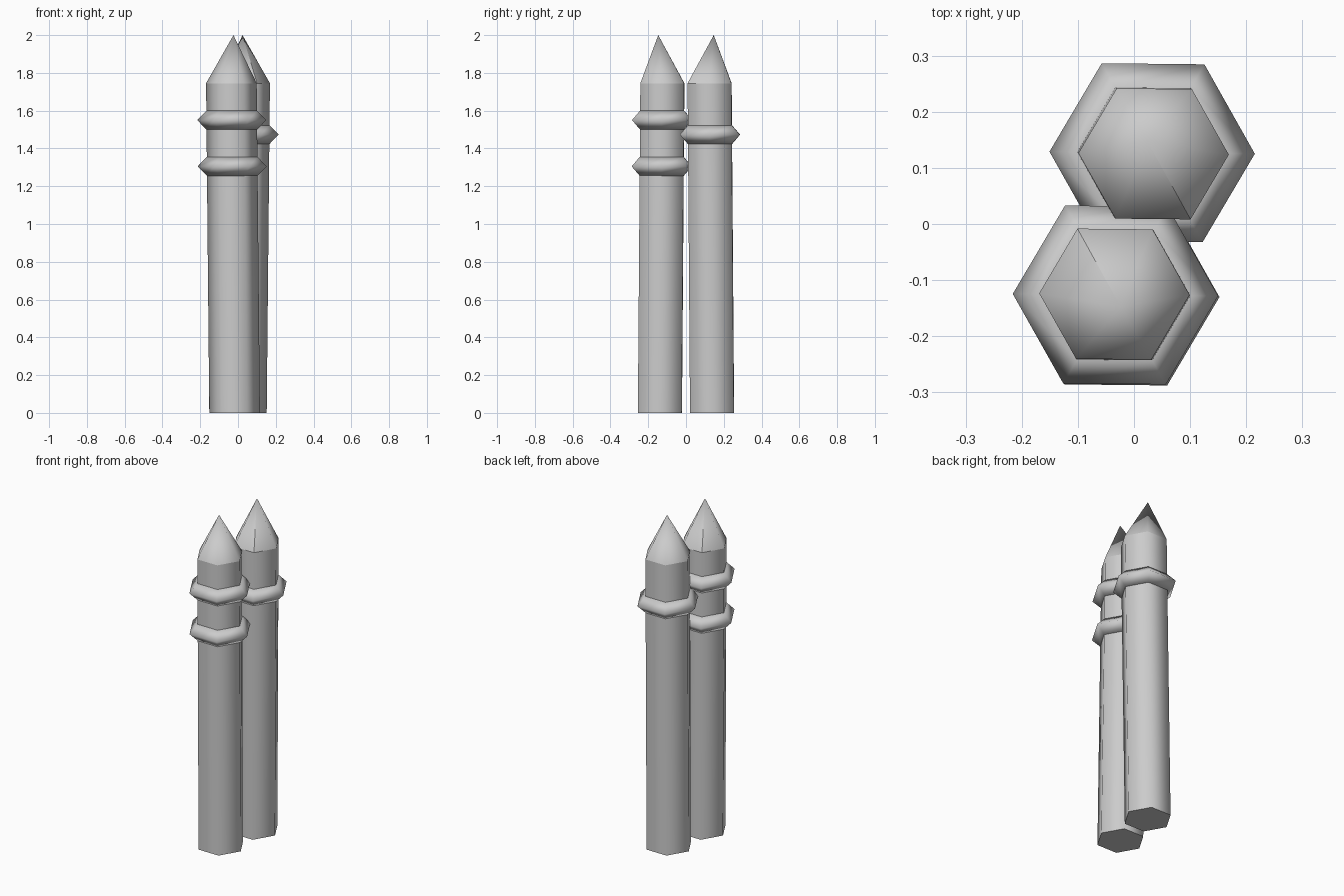
import bpy
import bmesh
import math
from mathutils import Vector

old = bpy.data.objects.get("Cube")
if old:
    bpy.data.objects.remove(old)

stone = bpy.data.materials.new("grey stone")
stone.use_nodes = True
stone.diffuse_color = (0.6, 0.6, 0.6, 1)
stone.node_tree.nodes["Principled BSDF"].inputs["Base Color"].default_value = (0.6, 0.6, 0.6, 1)

SIDES = 6
RADIUS = 0.134
SHOULDER = 1.745            # height where the shaft meets the tip
FOOT = Vector((-0.018, -0.138, 0))
NECK = Vector((-0.035, -0.125, SHOULDER))
TIP = Vector((-0.024, -0.147, 2))
TWIST = math.radians(-0.6)


def hexagon(bm, centre, radius):
    """Ring of vertices with corners along x."""
    verts = []
    for i in range(SIDES):
        a = math.tau * i / SIDES + TWIST
        verts.append(bm.verts.new(centre + Vector((math.cos(a), math.sin(a), 0)) * radius))
    return verts


def bridge(bm, low, high):
    for i in range(SIDES):
        j = (i + 1) % SIDES
        bm.faces.new((low[i], low[j], high[j], high[i])).smooth = True


def finish(bm, name, turn):
    """Make the object, turned about the model's centre."""
    bmesh.ops.recalc_face_normals(bm, faces=bm.faces)
    mesh = bpy.data.meshes.new(name)
    bm.to_mesh(mesh)
    bm.free()
    mesh.materials.append(stone)
    obj = bpy.data.objects.new(name, mesh)
    obj.rotation_euler.z = turn
    bpy.context.collection.objects.link(obj)


def shaft(name, turn):
    bm = bmesh.new()
    low, high = hexagon(bm, FOOT, RADIUS), hexagon(bm, NECK, RADIUS)
    bridge(bm, low, high)
    for loop in (low, high):
        cap = bm.faces.new(loop)
        for edge in cap.edges:
            edge.smooth = False
    finish(bm, name, turn)


def pointed_tip(name, turn):
    bm = bmesh.new()
    base = hexagon(bm, NECK, RADIUS)
    apex = bm.verts.new(TIP)
    for i in range(SIDES):
        bm.faces.new((base[i], base[(i + 1) % SIDES], apex)).smooth = True
    # One creased seam runs up the tip
    bm.edges.get((base[2], apex)).smooth = False
    finish(bm, name, turn)


def collar(name, height, turn):
    """Band with a diamond cross-section around the shaft."""
    bm = bmesh.new()
    centre = FOOT.lerp(NECK, height / SHOULDER)
    loops = []
    for k in range(4):
        a = math.tau * k / 4
        offset = Vector((0, 0, 0.05 * math.sin(a)))
        loops.append(hexagon(bm, centre + offset, RADIUS + 0.049 * math.cos(a)))
    for k in range(4):
        bridge(bm, loops[k], loops[(k + 1) % 4])
    finish(bm, name, turn)


# The back pillar is the front one turned half way round, with fewer collars
for side, turn, heights in (("front", 0, (1.305, 1.55)), ("back", math.pi, (1.473,))):
    shaft(side + "_shaft", turn)
    pointed_tip(side + "_tip", turn)
    for n, height in enumerate(heights, 1):
        collar(f"{side}_collar_{n}", height, turn)
